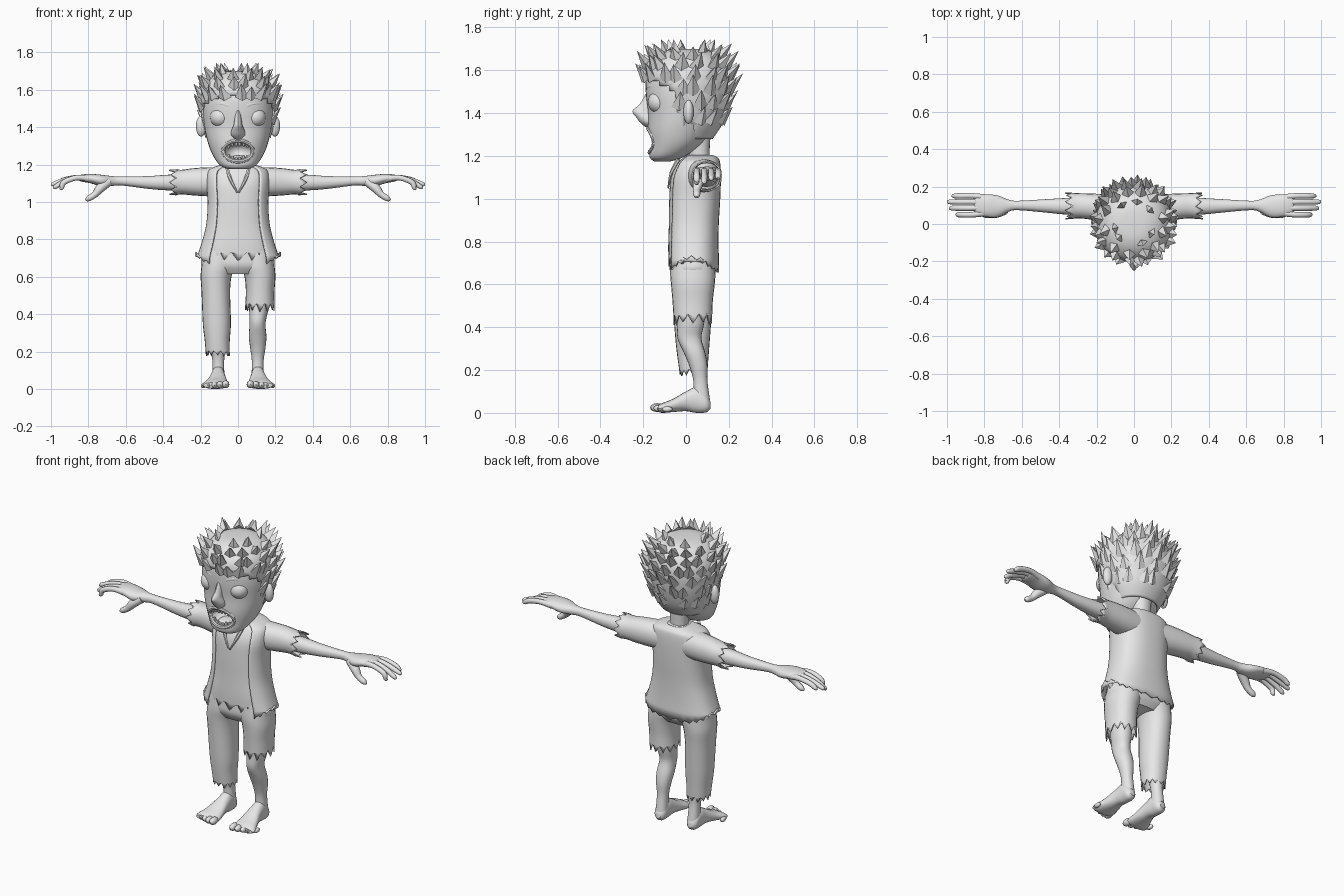
import bpy, bmesh, math, random
from mathutils import Vector, Matrix

random.seed(4)
cube = bpy.data.objects.get("Cube")
if cube:
    bpy.data.objects.remove(cube)

grey = bpy.data.materials.new("plain grey")
grey.use_nodes = True
grey.diffuse_color = (0.8, 0.8, 0.8, 1)
grey.node_tree.nodes["Principled BSDF"].inputs["Base Color"].default_value = (0.8, 0.8, 0.8, 1)
parts = []


def finish(name, bm, thick=0):
    bmesh.ops.recalc_face_normals(bm, faces=bm.faces)
    mesh = bpy.data.meshes.new(name)
    bm.to_mesh(mesh)
    bm.free()
    mesh.materials.append(grey)
    obj = bpy.data.objects.new(name, mesh)
    bpy.context.collection.objects.link(obj)
    if thick:
        mod = obj.modifiers.new("cloth", "SOLIDIFY")
        mod.thickness = thick
    parts.append(obj)
    return obj


def spline(rows, steps=4):
    """Smooth a list of rows with a Catmull-Rom curve."""
    out = []
    for i in range(len(rows) - 1):
        four = [rows[max(0, min(len(rows) - 1, i + k))] for k in (-1, 0, 1, 2)]
        for s in range(steps):
            t = s / steps
            out.append([b + 0.5 * t * (c - a + t * (2*a - 5*b + 4*c - d + t * (3*(b - c) + d - a)))
                        for a, b, c, d in zip(*four)])
    return out + [list(rows[-1])]


def skin(bm, rings, closed=True, caps=(True, True)):
    loops = [[bm.verts.new(p) for p in ring] for ring in rings]
    n = len(loops[0])
    for a, b in zip(loops, loops[1:]):
        for i in range(n if closed else n - 1):
            j = (i + 1) % n
            bm.faces.new((a[i], a[j], b[j], b[i]))
    for loop, cap in zip((loops[0], loops[-1]), caps):
        if cap:
            bm.faces.new(loop)
    return loops


def oval(row, angle, p):
    """Point on a rounded section given by its bounds."""
    u = math.copysign(abs(math.cos(angle)) ** (2 / p), math.cos(angle))
    v = math.copysign(abs(math.sin(angle)) ** (2 / p), math.sin(angle))
    return (row[1] + row[2]) / 2 + u * (row[2] - row[1]) / 2, (row[3] + row[4]) / 2 + v * (row[4] - row[3]) / 2


def loft(name, rows, axis="z", side=1, n=24, p=2.2, jag=0, caps=(True, True), thick=0, gap=0, hem=None):
    """Rows hold the position on the axis, then the low and high bounds of both other axes."""
    rows = spline(rows)
    count = n + 1 if gap else n
    rings = []
    for k, row in enumerate(rows):
        ring = []
        for i in range(count):
            a = -math.pi / 2 + gap + (2 * math.pi - 2 * gap) * i / n
            u, v = oval(row, a, p)
            w = row[0]
            if k == len(rows) - 1:
                w += jag * (1 if i % 2 else -1) * random.uniform(0.6, 1.2)
                w += hem(a) if hem else 0
            x, y, z = {"z": (u, v, w), "x": (w, u, v), "y": (u, w, v)}[axis]
            ring.append((side * x, y, z))
        rings.append(ring)
    bm = bmesh.new()
    skin(bm, rings, not gap, caps)
    return finish(name, bm, thick)


def tube(name, pts, side=1, n=10):
    """Round limb through points with radii."""
    pts = spline(pts)
    rings = []
    for i, q in enumerate(pts):
        along = Vector(pts[min(i + 1, len(pts) - 1)][:3]) - Vector(pts[max(i - 1, 0)][:3])
        rot = along.to_track_quat("Z", "Y")
        ring = [Vector(q[:3]) + rot @ Vector((math.cos(t), math.sin(t), 0)) * q[3]
                for t in (2 * math.pi * k / n for k in range(n))]
        rings.append([(side * v.x, v.y, v.z) for v in ring])
    bm = bmesh.new()
    skin(bm, rings)
    return finish(name, bm)


def ball(name, centre, size, seg=20):
    bm = bmesh.new()
    bmesh.ops.create_uvsphere(bm, u_segments=seg, v_segments=seg // 2, radius=1,
                              matrix=Matrix.Translation(centre) @ Matrix.Diagonal((*size, 1)))
    return finish(name, bm)


def section(rows, z):
    for a, b in zip(rows, rows[1:]):
        if a[0] <= z <= b[0]:
            t = (z - a[0]) / (b[0] - a[0])
            return [x + (y - x) * t for x, y in zip(a, b)]
    return rows[-1]


def face_y(x, z):
    row = section(spline(head_rows), z)
    half = (row[4] - row[3]) / 2
    return row[3] + half * (1 - math.sqrt(max(0, 1 - (x / row[2]) ** 2)))


# Head with an open mouth
head_rows = [(z, -w, w, f, b) for z, w, f, b in (
    (1.175, .05, -.15, -.07), (1.195, .095, -.17, -.01), (1.25, .135, -.172, .07), (1.32, .162, -.178, .12),
    (1.4, .18, -.178, .16), (1.5, .19, -.188, .18), (1.58, .175, -.18, .17), (1.65, .11, -.11, .11))]
head = loft("head", head_rows, n=36)
cutter = ball("mouth_cutter", (0, -.16, 1.272), (.076, .1, .053))
cutter.hide_render = True
mod = head.modifiers.new("mouth", "BOOLEAN")
mod.operation, mod.object, mod.solver = "DIFFERENCE", cutter, "EXACT"
bpy.context.view_layer.objects.active = head
bpy.ops.object.modifier_apply(modifier="mouth")
parts.remove(cutter)
bpy.data.objects.remove(cutter)

# Lips, teeth and tongue
lip = []
for i in range(25):
    a = 2 * math.pi * i / 24
    x, z = .079 * math.cos(a), 1.272 + .056 * math.sin(a)
    lip.append((x, face_y(x, z) + .003, z, .011))
tube("lips", lip, n=8)
for up in (1, -1):
    for i in range(6):
        x = -.05 + .02 * i
        z = 1.272 + up * .052 * math.sqrt(1 - (x / .08) ** 2)
        y = face_y(x, z) + .012
        size = random.uniform(.018, .028)
        tube("tooth", [(x, y, z + up * .008, .009), (x, y, z - up * size * .6, .009), (x, y, z - up * size, .004)], n=6)
ball("tongue", (0, -.11, 1.235), (.04, .05, .015))
loft("nose", [(1.335, -.015, .015, -.19, -.15), (1.355, -.036, .036, -.213, -.14), (1.38, -.036, .036, -.232, -.14),
              (1.41, -.024, .024, -.25, -.14), (1.44, -.019, .019, -.218, -.14), (1.49, -.014, .014, -.188, -.14)], n=16, p=1.7)
for s, word in ((1, "left"), (-1, "right")):
    ball(word + "_eye", (s * .095, -.122, 1.452), (.054, .056, .054), 28)
    ball(word + "_ear", (s * .197, .012, 1.405), (.028, .024, .056))
    tube(word + "_brow", [(x, face_y(x, z) + .01, z, r) for x, z, r in (
        (.02, 1.49, .008), (.06, 1.52, .014), (.11, 1.525, .014), (.16, 1.5, .006))], s)
loft("neck", [(1.1, -.065, .065, .01, .13), (1.18, -.05, .05, .015, .11), (1.3, -.055, .055, .0, .115)])

# Hair cap, trimmed along the hairline
hair_rows = [(z, -w, w, f, b) for z, w, f, b in (
    (1.28, .125, -.1, .125), (1.35, .165, -.15, .17), (1.45, .195, -.18, .2), (1.55, .203, -.2, .21),
    (1.62, .185, -.192, .195), (1.67, .14, -.145, .155), (1.695, .08, -.085, .095), (1.7, .02, -.02, .03))]


def hairy(y, z):
    return y > -.05 - 2 * max(0, z - 1.5) and (z > 1.36 or y > .035)


hair = loft("hair_cap", hair_rows, n=48, caps=(False, True), thick=.012)
bm = bmesh.new()
bm.from_mesh(hair.data)
bald = [f for f in bm.faces if not hairy(f.calc_center_median().y, f.calc_center_median().z)]
bmesh.ops.delete(bm, geom=bald, context="FACES")
bm.to_mesh(hair.data)
bm.free()

# Overlapping pointed tufts
bm = bmesh.new()
smooth_hair = spline(hair_rows)
for z, count, size in ((1.36, 14, .08), (1.43, 16, .09), (1.5, 18, .095), (1.56, 18, .09), (1.615, 16, .085), (1.655, 12, .08), (1.685, 7, .07)):
    row = section(smooth_hair, z)
    for k in range(count):
        a = 2 * math.pi * (k + random.uniform(.2, .8)) / count
        x, y = oval(row, a, 2.2)
        if not hairy(y - .01, z + .02):
            continue
        out = Vector((x, y, 0)).normalized()
        flat = Vector((-out.y, out.x, 0))
        base = Vector((x, y, z)) - out * .006
        lean = .5 + max(0, out.y) * .15
        tip = base + (out * lean + Vector((0, 0, .85)) + flat * random.uniform(-.2, .2)) * size * random.uniform(.75, 1.05)
        if z > 1.67:
            tip = base + out * .015 + Vector((0, 0, size * .85))
        w = size * .42
        corners = [base - flat * w, base + out * .012 - Vector((0, 0, .02)), base + flat * w, base - out * .02 + Vector((0, 0, .03))]
        vs = [bm.verts.new(c) for c in corners]
        top = bm.verts.new(tip)
        bm.faces.new(vs)
        for i in range(4):
            bm.faces.new((vs[i], vs[(i + 1) % 4], top))
finish("hair_tufts", bm)

# Shirt and open jacket
body = [(z, -w, w, f, b) for z, w, f, b in (
    (1.205, .06, .0, .125), (1.19, .12, -.025, .15), (1.165, .16, -.05, .16), (1.1, .168, -.08, .163), (1, .162, -.088, .16),
    (.88, .17, -.09, .153), (.78, .195, -.093, .152), (.7, .222, -.095, .155))]
shirt = [(z, a + .014, b - .014, f + .01, k - .014) for z, a, b, f, k in body]
loft("shirt", shirt[:-1] + [(.715, -.19, .19, -.082, .138)], p=2.5, n=40, jag=.028, caps=(True, False), thick=.005)
loft("jacket", body, p=2.5, n=40, gap=math.radians(40), jag=.008, caps=(False, False), thick=.01,
     hem=lambda a: -.035 + .06 * abs(math.cos(a)) ** 4)
for s, word in ((1, "left"), (-1, "right")):
    tube(word + "_collar", [(.06, -.035, 1.185, .01), (.04, -.068, 1.12, .009), (.004, -.083, 1.05, .004)], s, 6)
    loft(word + "_sleeve", [(.08, .0, .155, 1.03, 1.185), (.16, .01, .16, 1.03, 1.185), (.24, .025, .163, 1.035, 1.18),
                            (.3, .03, .165, 1.04, 1.172), (.345, .025, .168, 1.035, 1.175)],
         "x", s, n=20, jag=.02, caps=(True, False), thick=.006)

    # Arm and hand
    loft(word + "_arm", [(.25, .045, .145, 1.055, 1.15), (.38, .052, .138, 1.062, 1.145), (.48, .062, .132, 1.07, 1.138),
                         (.62, .074, .124, 1.088, 1.136), (.67, .066, .13, 1.086, 1.138), (.73, .035, .153, 1.085, 1.145),
                         (.79, .038, .158, 1.1, 1.15), (.84, .05, .155, 1.11, 1.145), (.855, .07, .14, 1.12, 1.138)], "x", s, n=20)
    for y, tip, drop in ((.05, .955, 1.075), (.085, .99, 1.08), (.118, 1, 1.095), (.15, .975, 1.1)):
        tube(word + "_finger", [(.79, y * .8 + .02, 1.122, .018), (.86, y, 1.13, .015), (.93, y, (drop + 1.135) / 2, .015),
                                (tip - .012, y, drop, .012), (tip, y, drop - .003, .004)], s)
    tube(word + "_thumb", [(.69, .075, 1.11, .025), (.735, .058, 1.075, .025), (.765, .05, 1.04, .018),
                           (.8, .05, 1.018, .016), (.815, .05, 1.008, .005)], s)

    # Leg, foot and toes
    loft(word + "_leg", [(.55, .06, .17, -.04, .1), (.42, .06, .16, -.04, .085), (.35, .062, .147, -.04, .072), (.28, .058, .152, -.01, .09),
                         (.22, .065, .147, .015, .1), (.15, .074, .137, .034, .1), (.06, .072, .138, .035, .112)], side=s, n=20)
    loft(word + "_foot", [(.115, .09, .122, .02, .05), (.095, .073, .14, .003, .085), (.05, .07, .143, 0, .12), (0, .066, .15, .008, .1),
                          (-.06, .056, .17, .004, .066), (-.11, .05, .19, 0, .046), (-.13, .06, .185, .005, .035)], "y", s, n=20)
    for i in range(5):
        size = .021 - .002 * i
        ball(word + "_toe", (s * (.066 + .03 * i), -.135 + .006 * i * i / 2, size + .004), (size * .95, size + .012, size), 12)

# Trousers: torn short left leg, long right leg
loft("hips", [(.82, -.15, .15, -.07, .13), (.72, -.185, .185, -.075, .138), (.66, -.192, .192, -.075, .138), (.615, -.12, .12, -.05, .11)], p=2.5)
thigh = [(.74, .01, .185, -.068, .138), (.66, .015, .195, -.074, .138), (.6, .035, .2, -.07, .134), (.52, .042, .195, -.063, .125)]
loft("left_trouser_leg", thigh + [(.44, .038, .196, -.058, .122)], jag=.026, caps=(True, False), thick=.006)
loft("right_trouser_leg", thigh + [(.35, .038, .188, -.05, .112), (.26, .044, .178, -.04, .105), (.19, .044, .172, -.03, .1)],
     side=-1, jag=.016, caps=(True, False), thick=.006)

# Smooth shading with crisp edges
bpy.ops.object.select_all(action="DESELECT")
for obj in parts:
    obj.select_set(True)
bpy.context.view_layer.objects.active = head
bpy.ops.object.shade_smooth_by_angle(angle=math.radians(40))
